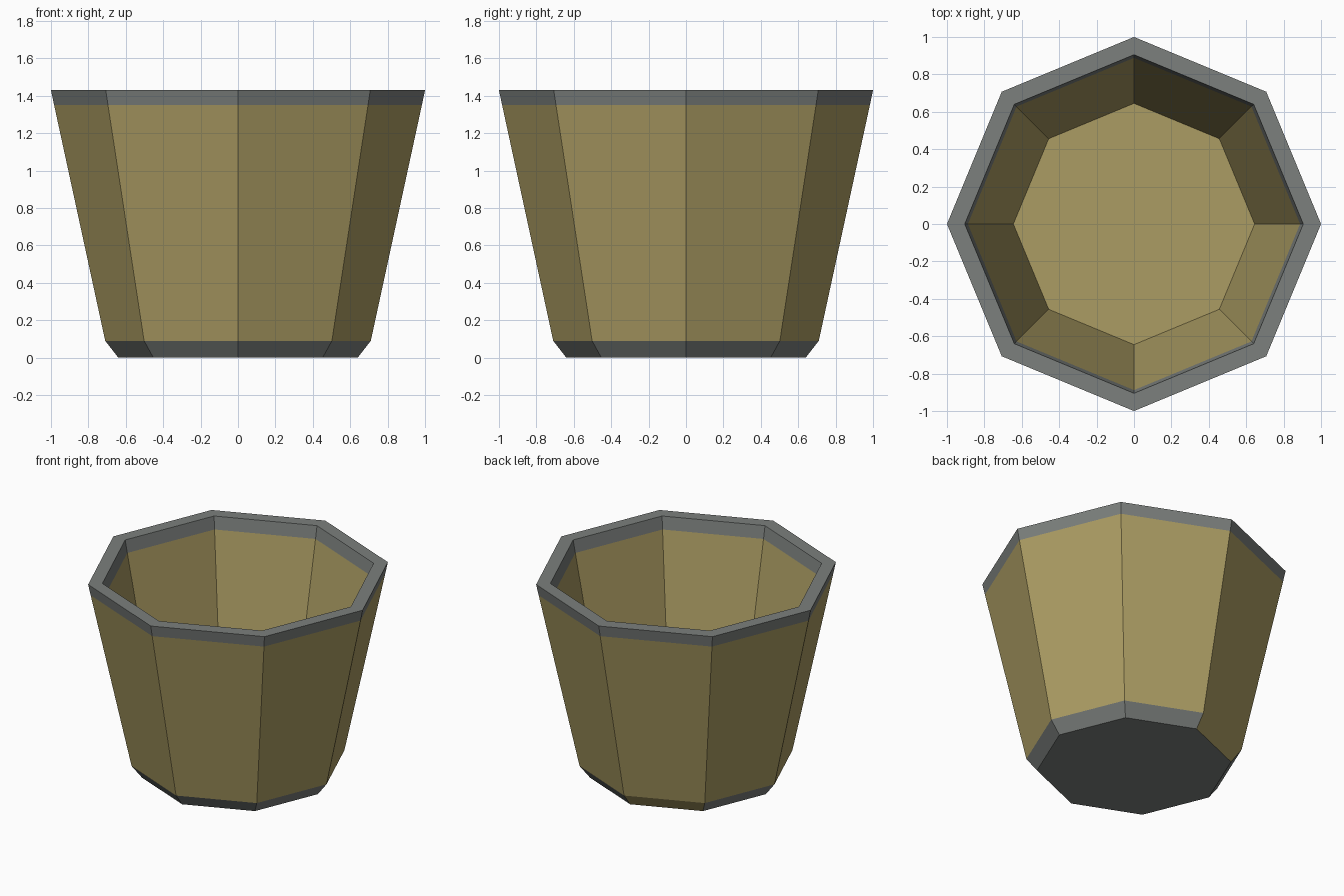
import bpy
import bmesh
from math import cos, sin, pi, atan2, degrees

cube = bpy.data.objects.get("Cube")
if cube:
    bpy.data.objects.remove(cube, do_unlink=True)

SIDES = 8


def material(name, rgb):
    mat = bpy.data.materials.new(name)
    mat.use_nodes = True
    color = (*rgb, 1.0)
    mat.diffuse_color = color
    mat.node_tree.nodes["Principled BSDF"].inputs["Base Color"].default_value = color
    return mat


OLIVE, GREY = 0, 1
olive = material("olive tan", (0.41, 0.335, 0.125))
grey = material("iron grey", (0.20, 0.215, 0.205))

# Wall profile from the underside, up the outside, over the rim, down to the floor:
# (radius, height, colour of the band that follows)
profile = [
    (0.64, 0.0, GREY),     # bottom chamfer
    (0.71, 0.09, OLIVE),   # outer wall
    (0.983, 1.35, GREY),   # outer rim band
    (1.0, 1.43, GREY),     # rim top
    (0.905, 1.43, GREY),   # inner rim band
    (0.888, 1.34, OLIVE),  # inner wall
    (0.645, 0.11, OLIVE),  # floor edge
]

bm = bmesh.new()
rings = []
for radius, height, _ in profile:
    rings.append([bm.verts.new((radius * cos(2 * pi * k / SIDES),
                                radius * sin(2 * pi * k / SIDES), height))
                  for k in range(SIDES)])

# Bands between neighbouring rings
for (lower, upper), (_, _, colour) in zip(zip(rings, rings[1:]), profile):
    for k in range(SIDES):
        n = (k + 1) % SIDES
        face = bm.faces.new((lower[k], lower[n], upper[n], upper[k]))
        face.material_index = colour

# Underside and inner floor
bm.faces.new(rings[0][::-1]).material_index = GREY
bm.faces.new(rings[-1]).material_index = OLIVE

# One back chamfer facet is left in the wall colour
for face in bm.faces:
    centre = face.calc_center_median()
    angle = degrees(atan2(centre.y, centre.x))
    if 0.01 < centre.z < 0.08 and 90 < angle < 135:
        face.material_index = OLIVE

bmesh.ops.recalc_face_normals(bm, faces=bm.faces)
mesh = bpy.data.meshes.new("bucket")
bm.to_mesh(mesh)
bm.free()
mesh.materials.append(olive)
mesh.materials.append(grey)
bucket = bpy.data.objects.new("bucket", mesh)
bpy.context.collection.objects.link(bucket)
